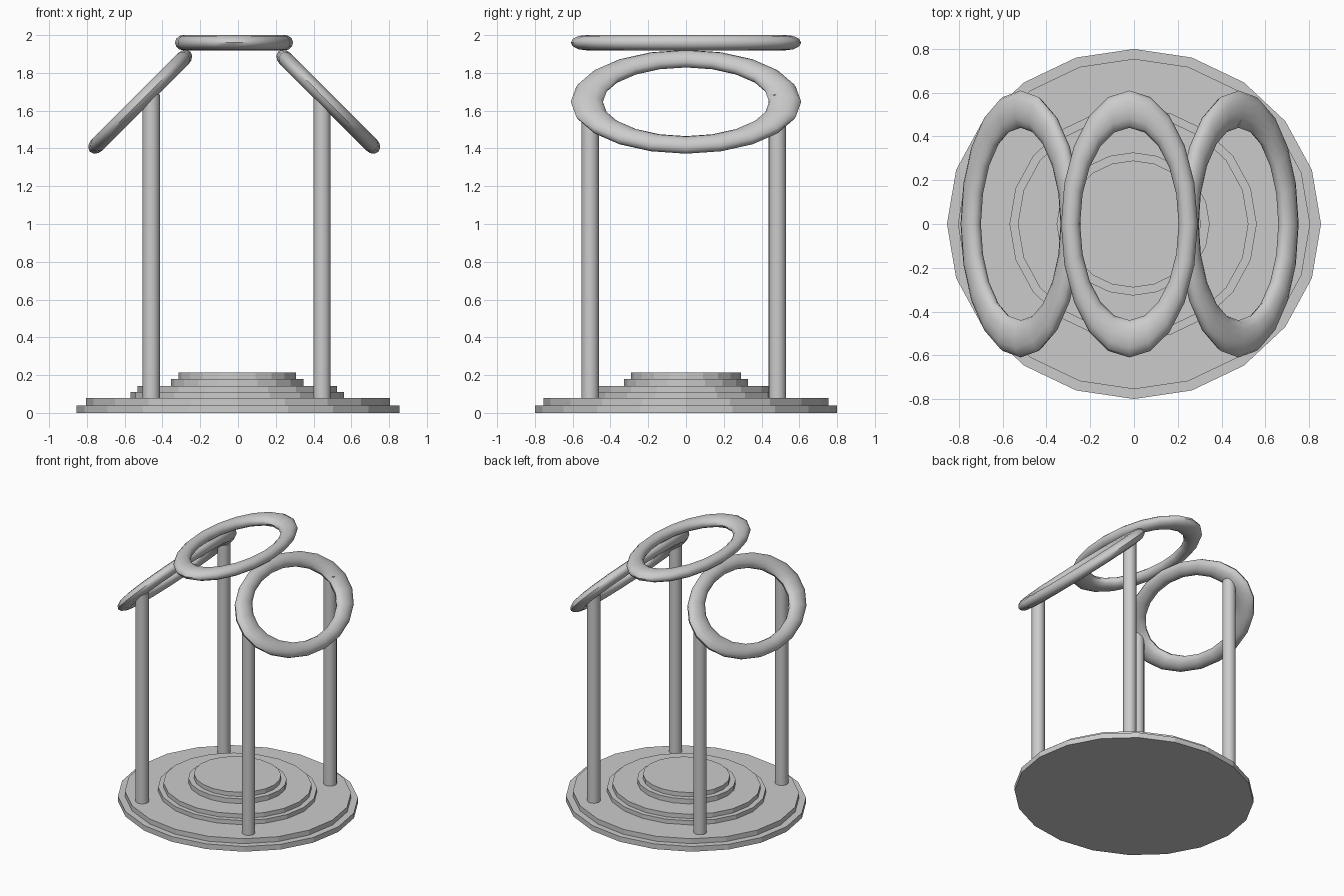
import bpy
from math import radians

if "Cube" in bpy.data.objects:
    bpy.data.objects.remove(bpy.data.objects["Cube"])


def finish(name, smooth):
    ob = bpy.context.object
    ob.name = name
    bpy.ops.object.transform_apply(location=False, rotation=True, scale=True)
    if smooth:
        bpy.ops.object.shade_smooth_by_angle(angle=radians(50))
    return ob


def cylinder(name, x, y, z0, z1, rx, ry, smooth):
    bpy.ops.mesh.primitive_cylinder_add(vertices=20, radius=1, depth=z1 - z0,
                                        location=(x, y, (z0 + z1) / 2))
    bpy.context.object.scale = (rx, ry, 1)
    return finish(name, smooth)


def ring(name, x, z, width, tilt):
    # flattened oval torus, tilted about the y axis
    bpy.ops.mesh.primitive_torus_add(major_segments=20, minor_segments=12,
                                     major_radius=0.525, minor_radius=0.085,
                                     location=(x, 0, z))
    ob = bpy.context.object
    ob.scale = (width, 1, 0.48)
    ob.rotation_euler = (0, radians(tilt), 0)
    return finish(name, True)


# Stepped oval base
steps = [(0.0, 0.04, 0.855, 0.80), (0.04, 0.078, 0.805, 0.755),
         (0.078, 0.11, 0.565, 0.53), (0.11, 0.143, 0.527, 0.495),
         (0.143, 0.18, 0.35, 0.327), (0.18, 0.213, 0.31, 0.29)]
for i, (z0, z1, rx, ry) in enumerate(steps):
    cylinder(f"base_step_{i + 1}", 0 if i < 2 else -0.004, 0, z0, z1, rx, ry, False)

# Four pillars
for side, x in (("left", -0.459), ("right", 0.445)):
    for end, y in (("front", -0.507), ("back", 0.484)):
        cylinder(f"{end}_{side}_pillar", x, y, 0.078, 1.685, 0.046, 0.046, True)

# Roof rings
ring("top_ring", -0.021, 1.96, 0.512, 0)
ring("left_roof_ring", -0.518, 1.647, 0.615, -45)
ring("right_roof_ring", 0.478, 1.647, 0.615, 45)
